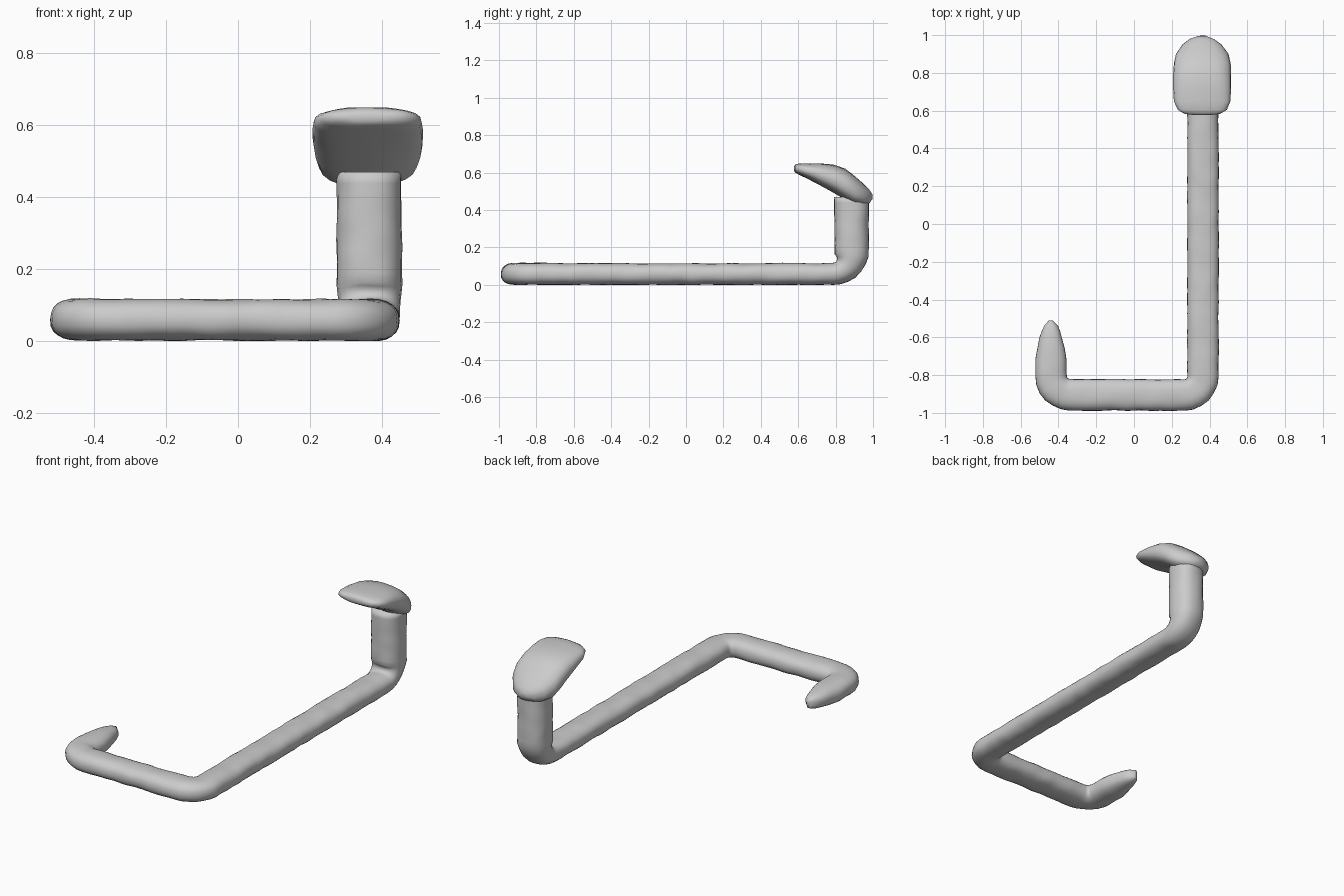
import bpy, bmesh, math
from mathutils import Vector, noise

if "Cube" in bpy.data.objects:
    bpy.data.objects.remove(bpy.data.objects["Cube"], do_unlink=True)

grey = bpy.data.materials.new("plain grey")
grey.use_nodes = True
colour = (0.6, 0.6, 0.6, 1)
grey.diffuse_color = colour
grey.node_tree.nodes["Principled BSDF"].inputs["Base Color"].default_value = colour

SIDES = 24


def ring(centre, side, up, half_w, half_h, power):
    """Rounded-box cross-section, power 1 is an ellipse, less is squarer."""
    pts = []
    for i in range(SIDES):
        a = math.tau * i / SIDES
        c, s = math.cos(a), math.sin(a)
        pts.append(centre + side * math.copysign(abs(c) ** power, c) * half_w
                   + up * math.copysign(abs(s) ** power, s) * half_h)
    return pts


def loft(name, rings, lump=0.004):
    bm = bmesh.new()
    rows = [[bm.verts.new(p) for p in r] for r in rings]
    for a, b in zip(rows, rows[1:]):
        for i in range(SIDES):
            j = (i + 1) % SIDES
            bm.faces.new((a[i], a[j], b[j], b[i]))
    bm.faces.new(rows[0])
    bm.faces.new(rows[-1])
    bmesh.ops.recalc_face_normals(bm, faces=bm.faces)
    # Gentle hand-made unevenness
    bm.normal_update()
    for v in bm.verts:
        v.co += v.normal * noise.noise(v.co * 14) * lump
        v.co.z = max(v.co.z, 0)
    mesh = bpy.data.meshes.new(name)
    bm.to_mesh(mesh)
    bm.free()
    mesh.materials.append(grey)
    ob = bpy.data.objects.new(name, mesh)
    bpy.context.collection.objects.link(ob)
    for p in mesh.polygons:
        p.use_smooth = True
    return ob


def rounded_path(corners, radius, step=0.03):
    """Polyline with filleted right-angle corners, sampled evenly."""
    pts = []
    start = corners[0]
    for k in range(1, len(corners)):
        end = corners[k]
        last = k == len(corners) - 1
        d = (end - corners[k - 1]).normalized()
        stop = end if last else end - d * radius
        n = max(2, round((stop - start).length / step))
        pts += [start.lerp(stop, i / n) for i in range(n)]
        if last:
            pts.append(stop)
        else:
            d2 = (corners[k + 1] - end).normalized()
            middle = stop + d2 * radius
            for i in range(6):
                a = math.pi / 2 * i / 6
                pts.append(middle + (d * math.sin(a) - d2 * math.cos(a)) * radius)
            start = end + d2 * radius
    return pts


# Body: tail, front run, long run and raised neck
corners = [Vector(p) for p in ((-0.44, -0.51, 0.06), (-0.44, -0.905, 0.06),
                               (0.365, -0.905, 0.058), (0.365, 0.885, 0.058),
                               (0.365, 0.885, 0.47))]
path = rounded_path(corners, 0.1)
rings = []
previous = None
side = Vector((1, 0, 0))
length = 0
for i, p in enumerate(path):
    t = (path[min(i + 1, len(path) - 1)] - path[max(i - 1, 0)]).normalized()
    if previous:
        side = previous.rotation_difference(t) @ side
        length += (p - path[i - 1]).length
    previous = t
    taper = min(1, 0.12 + 0.88 * math.sqrt(min(1, length / 0.2)))
    rise = min(1, max(0, (p.z - 0.06) / 0.1))
    half_h = 0.058 + 0.034 * rise
    rings.append(ring(p, side, t.cross(side), (0.083 + 0.007 * rise) * taper,
                      half_h * (0.35 + 0.65 * taper), 0.85))
loft("body", rings)

# Head: stations from nose to nape as y, bottom, top, half width
stations = ((0.578, 0.612, 0.632, 0.05), (0.585, 0.602, 0.642, 0.095),
            (0.605, 0.59, 0.648, 0.13), (0.65, 0.567, 0.65, 0.149),
            (0.72, 0.53, 0.65, 0.153), (0.79, 0.492, 0.643, 0.154),
            (0.85, 0.455, 0.622, 0.15), (0.9, 0.43, 0.585, 0.138),
            (0.95, 0.425, 0.54, 0.105), (0.98, 0.437, 0.512, 0.065),
            (0.995, 0.46, 0.485, 0.02))
loft("head", [ring(Vector((0.361, y, (lo + hi) / 2)), Vector((1, 0, 0)),
                   Vector((0, 0, 1)), w, (hi - lo) / 2, 0.8)
              for y, lo, hi, w in stations])
